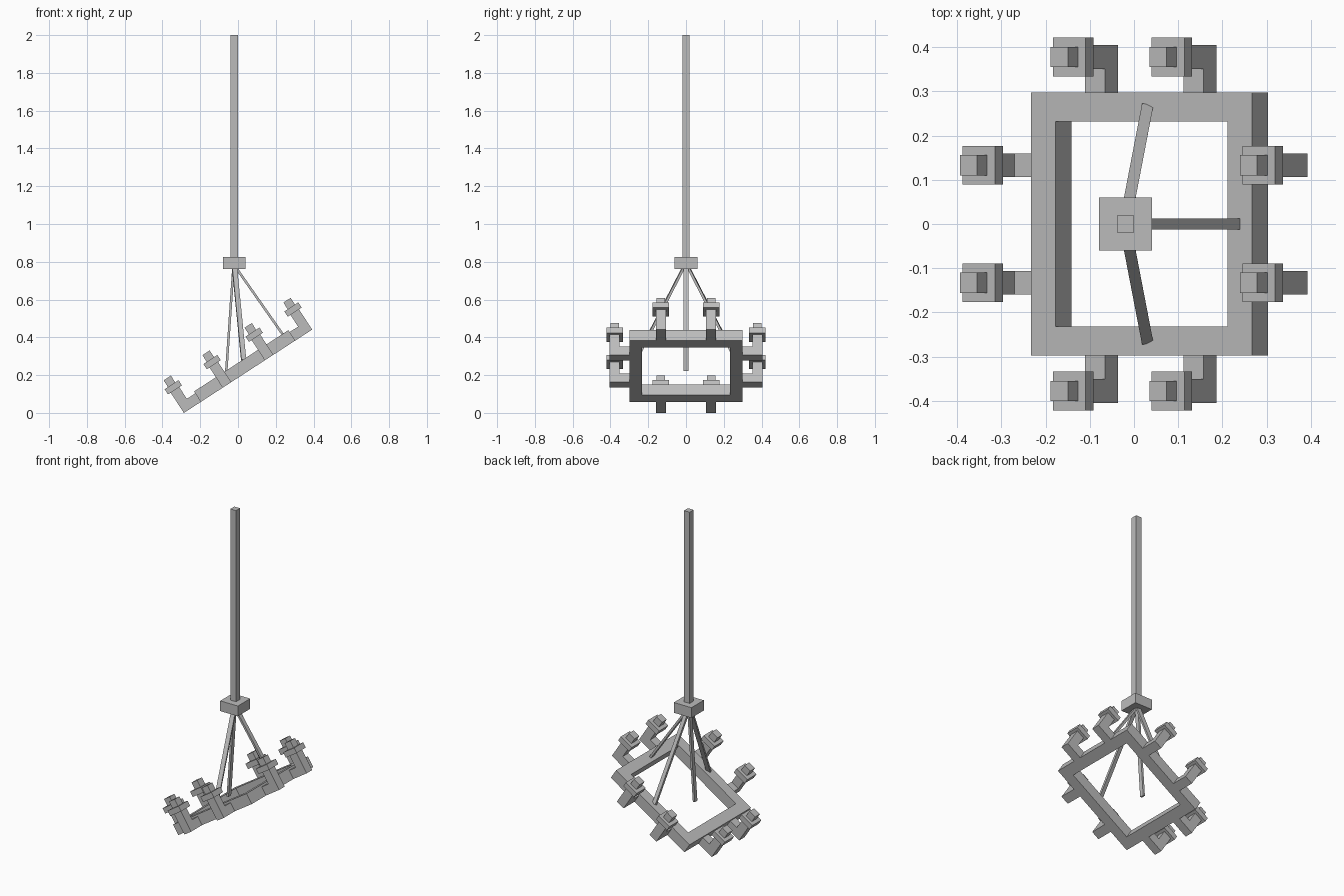
import bpy, bmesh, math
from mathutils import Matrix, Vector

if "Cube" in bpy.data.objects:
    bpy.data.objects.remove(bpy.data.objects["Cube"], do_unlink=True)

grey = bpy.data.materials.new("plain grey")
grey.use_nodes = True
grey.diffuse_color = (0.5, 0.5, 0.5, 1)
grey.node_tree.nodes["Principled BSDF"].inputs["Base Color"].default_value = (0.5, 0.5, 0.5, 1)


def finish(name, bm, matrix=Matrix()):
    bmesh.ops.recalc_face_normals(bm, faces=bm.faces)
    mesh = bpy.data.meshes.new(name)
    bm.to_mesh(mesh)
    bm.free()
    mesh.transform(matrix)
    mesh.materials.append(grey)
    obj = bpy.data.objects.new(name, mesh)
    bpy.context.collection.objects.link(obj)
    return obj


def box(name, size, centre, matrix=Matrix()):
    bm = bmesh.new()
    bmesh.ops.create_cube(bm, size=1, matrix=Matrix.Translation(centre) @ Matrix.Diagonal((*size, 1)))
    return finish(name, bm, matrix)


# The ring and its candles share one tilted frame
tilt = Matrix.Translation((0.035, 0, 0.248)) @ Matrix.Rotation(math.radians(-33), 4, 'Y')
HALF, BAR = 0.298, 0.066
REACH, ARM = 0.405, 0.054
BASE, PLATE_Z = -BAR / 2, 0.095


def square_ring(name):
    bm = bmesh.new()
    loops = []
    for half in (HALF, HALF - BAR):
        for z in (BASE, -BASE):
            loops.append([bm.verts.new((sx * half, sy * half, z))
                          for sx, sy in ((-1, -1), (1, -1), (1, 1), (-1, 1))])
    ob, ot, ib, it = loops
    for a, b in ((ob, ot), (ot, it), (it, ib), (ib, ob)):
        for i in range(4):
            j = (i + 1) % 4
            bm.faces.new((a[i], a[j], b[j], b[i]))
    finish(name, bm, tilt)


def elbow_arm(name, matrix):
    inner = REACH - ARM
    profile = [(HALF, BASE), (REACH, BASE), (REACH, PLATE_Z), (inner, PLATE_Z),
               (inner, BASE + ARM), (HALF, BASE + ARM)]
    bm = bmesh.new()
    face = bm.faces.new([bm.verts.new((x, -ARM / 2, z)) for x, z in profile])
    out = bmesh.ops.extrude_face_region(bm, geom=[face])
    moved = [g for g in out["geom"] if isinstance(g, bmesh.types.BMVert)]
    bmesh.ops.translate(bm, verts=moved, vec=(0, ARM, 0))
    finish(name, bm, matrix)


square_ring("ring_frame")

# Two candle arms on each of the four sides
for side, label in enumerate(("left", "back", "right", "front")):
    for offset, spot in ((-0.133, "a"), (0.133, "b")):
        place = tilt @ Matrix.Rotation(side * math.pi / 2, 4, 'Z') @ Matrix.Translation((0, offset, 0))
        post = REACH - ARM / 2
        elbow_arm(f"{label}_arm_{spot}", place)
        box(f"{label}_drip_plate_{spot}", (0.088, 0.088, 0.033), (post, 0, PLATE_Z + 0.0165), place)
        box(f"{label}_candle_{spot}", (0.046, 0.046, 0.042), (post, 0, PLATE_Z + 0.054), place)

# Hanging rod and hub
AXIS = -0.019
box("hub", (0.12, 0.12, 0.063), (AXIS, 0, 0.793))
box("hanging_rod", (0.039, 0.039, 1.176), (AXIS, 0, 1.412))


# Flat struts from the hub down to the ring
def strut(name, start, end, wide):
    start, end = Vector(start), Vector(end)
    along = (end - start).normalized()
    wide = Vector(wide)
    wide = (wide - along * wide.dot(along)).normalized()
    thin = along.cross(wide)
    frame = Matrix((wide, thin, along)).transposed().to_4x4()
    frame.translation = (start + end) / 2
    box(name, (0.026, 0.013, (end - start).length), (0, 0, 0), frame)


strut("left_strut", (-0.015, 0, 0.775), (0.235, 0, 0.418), (0, 1, 0))
strut("right_strut", (-0.024, 0, 0.775), (-0.062, 0, 0.222), (0, 1, 0))
for sy, label in ((-1, "front"), (1, "back")):
    strut(f"{label}_strut", (AXIS, sy * 0.01, 0.775), (0.03, sy * 0.265, 0.28), (1, -sy * 0.19, 0))
